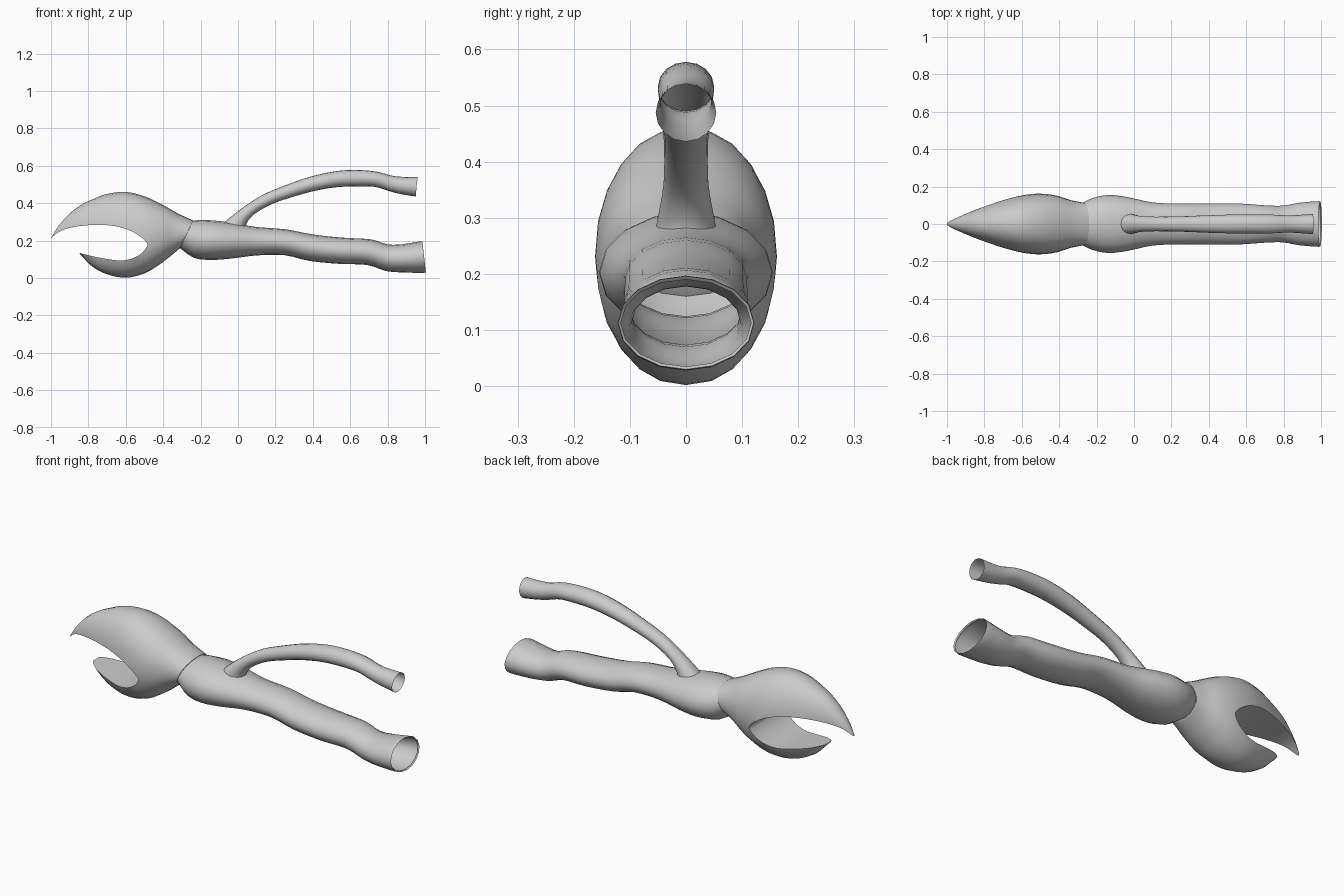
import bpy, bmesh, math
from mathutils import Vector

if "Cube" in bpy.data.objects:
    bpy.data.objects.remove(bpy.data.objects["Cube"])

grey = bpy.data.materials.new("plain_grey")
grey.diffuse_color = (0.6, 0.6, 0.6, 1)
grey.use_nodes = True
grey.node_tree.nodes["Principled BSDF"].inputs["Base Color"].default_value = grey.diffuse_color


def smooth_rows(rows, steps):
    """Catmull-Rom interpolation through a list of number rows."""
    out = []
    for i in range(len(rows) - 1):
        p0, p1 = Vector(rows[max(i - 1, 0)]), Vector(rows[i])
        p2, p3 = Vector(rows[i + 1]), Vector(rows[min(i + 2, len(rows) - 1)])
        for s in range(steps):
            t = s / steps
            out.append(0.5 * (2 * p1 + (p2 - p0) * t + (2 * p0 - 5 * p1 + 4 * p2 - p3) * t * t
                              + (3 * p1 - p0 - 3 * p2 + p3) * t ** 3))
    return out + [Vector(rows[-1])]


def finish(name, bm):
    bmesh.ops.recalc_face_normals(bm, faces=bm.faces)
    me = bpy.data.meshes.new(name)
    bm.to_mesh(me)
    bm.free()
    me.materials.append(grey)
    ob = bpy.data.objects.new(name, me)
    bpy.context.collection.objects.link(ob)
    return ob


def loft(name, sections, sides, steps=3, power=2.0, caps=False):
    """Skin rings; each row is top x, top z, bottom x, bottom z, half width."""
    bm = bmesh.new()
    rings = []
    for tx, tz, bx, bz, w in smooth_rows(sections, steps):
        ring = []
        for k in range(sides):
            a = 2 * math.pi * k / sides
            c, s = [math.copysign(abs(v) ** (2 / power), v) for v in (math.cos(a), math.sin(a))]
            ring.append(bm.verts.new(((tx + bx) / 2 + (tx - bx) / 2 * s, w * c,
                                      (tz + bz) / 2 + (tz - bz) / 2 * s)))
        rings.append(ring)
    for r0, r1 in zip(rings, rings[1:]):
        for k in range(sides):
            j = (k + 1) % sides
            bm.faces.new((r0[k], r0[j], r1[j], r1[k]))
    if caps:
        bm.faces.new(rings[0])
        bm.faces.new(rings[-1])
    return finish(name, bm)


# claw: one solid, later split into two jaws by the mouth cutter
claw = loft("claw", [
    (-1.0, .213, -1.0, .195, .008), (-.96, .278, -.96, .20, .028), (-.9, .345, -.9, .17, .055),
    (-.84, .39, -.84, .122, .08), (-.78, .42, -.78, .062, .103), (-.7, .45, -.7, .020, .13),
    (-.6, .46, -.6, .002, .155), (-.5, .437, -.5, .025, .162), (-.41, .395, -.42, .072, .152),
    (-.32, .345, -.36, .118, .128), (-.24, .308, -.31, .16, .115)],
    24, steps=4, power=2.2, caps=True)

# mouth opening profile, extruded across the claw
mouth = [(-1.02, .195), (-.96, .245), (-.9, .268), (-.82, .281), (-.74, .284), (-.66, .278),
         (-.58, .255), (-.52, .22), (-.486, .185), (-.49, .163), (-.52, .13), (-.57, .103),
         (-.63, .094), (-.7, .102), (-.78, .117), (-.845, .134)]
edge = smooth_rows(mouth, 3) + [Vector((-.87, .1)), Vector((-1.1, .1)), Vector((-1.1, .19))]
bm = bmesh.new()
face = bm.faces.new([bm.verts.new((p[0], -.3, p[1])) for p in edge])
side = bmesh.ops.extrude_face_region(bm, geom=[face])
bmesh.ops.translate(bm, vec=(0, .6, 0), verts=[v for v in side["geom"] if isinstance(v, bmesh.types.BMVert)])
cutter = finish("mouth_cutter", bm)
cutter.hide_render = True
cutter.hide_viewport = True
mod = claw.modifiers.new("mouth", "BOOLEAN")
mod.operation, mod.solver, mod.object = "DIFFERENCE", "EXACT", cutter
bpy.context.view_layer.objects.active = claw
bpy.ops.object.modifier_apply(modifier="mouth")
bpy.data.objects.remove(cutter)

# main arm: open tube that starts at the claw ring
arm = loft("main_arm", [
    (-.24, .306, -.31, .16, .113), (-.2, .31, -.235, .108, .14), (-.13, .308, -.14, .097, .155),
    (-.03, .295, -.03, .105, .143), (.1, .273, .1, .121, .115), (.26, .26, .25, .122, .109),
    (.4, .233, .38, .092, .11), (.56, .216, .54, .076, .11), (.71, .207, .69, .07, .1),
    (.8, .18, .79, .038, .098), (.88, .181, .88, .03, .113), (.978, .197, .995, .028, .122),
    (.98, .19, .998, .035, .116)], 16)

# thin upper arm: open tube rising from the main arm
upper = loft("upper_arm", [
    (-.08, .29, .04, .26, .055), (-.055, .313, .045, .29, .05), (.03, .38, .085, .34, .04),
    (.14, .449, .18, .395, .039), (.27, .502, .3, .436, .042), (.39, .543, .41, .466, .047),
    (.52, .571, .52, .485, .05), (.63, .578, .62, .49, .05), (.74, .569, .73, .488, .05),
    (.82, .548, .8, .467, .046), (.88, .541, .87, .449, .048), (.96, .539, .95, .436, .054)], 16)

# smooth shading with a crisp mouth edge
bpy.ops.object.select_all(action="DESELECT")
for ob in (claw, arm, upper):
    ob.select_set(True)
bpy.context.view_layer.objects.active = claw
bpy.ops.object.shade_smooth_by_angle(angle=math.radians(40))
